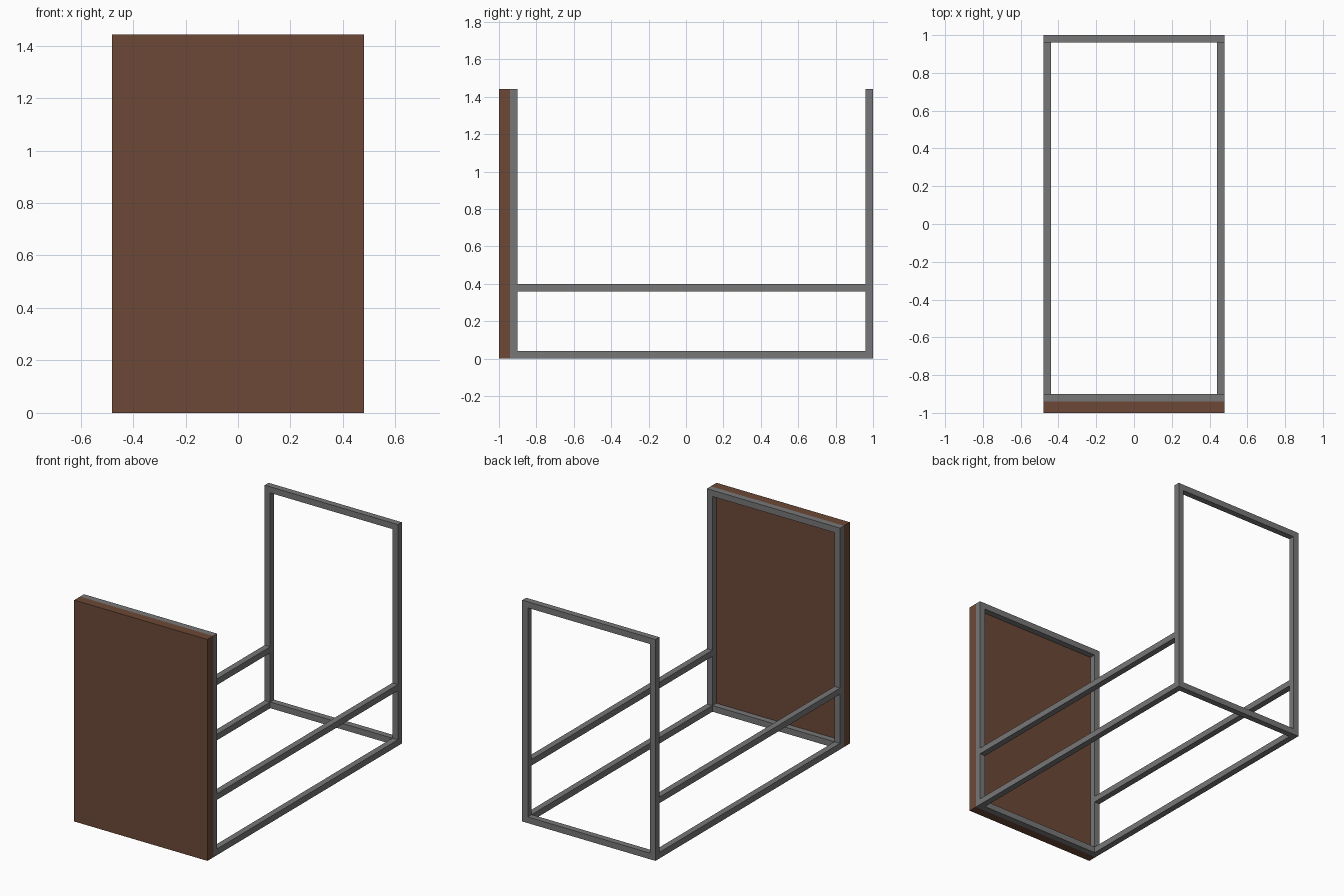
import bpy

if "Cube" in bpy.data.objects:
    bpy.data.objects.remove(bpy.data.objects["Cube"])

W, H, T = 0.48, 1.442, 0.04   # half width, height, tube thickness


def material(name, rgb):
    m = bpy.data.materials.new(name)
    m.diffuse_color = (*rgb, 1)
    m.use_nodes = True
    m.node_tree.nodes["Principled BSDF"].inputs["Base Color"].default_value = m.diffuse_color
    return m


brown = material("brown wood", (0.15, 0.066, 0.038))
grey = material("grey steel", (0.185, 0.185, 0.185))


def box(name, lo, hi, mat):
    bpy.ops.mesh.primitive_cube_add(size=1, location=[(a + b) / 2 for a, b in zip(lo, hi)])
    ob = bpy.context.object
    ob.name = name
    ob.scale = [b - a for a, b in zip(lo, hi)]
    bpy.ops.object.transform_apply(location=False, rotation=False, scale=True)
    ob.data.materials.append(mat)
    return ob


# Solid front board
box("front_panel", (-W, -1, 0), (W, -0.94, H), brown)

# Upright rectangular frames at the front and back
for label, y in (("front", -0.94), ("back", 1 - T)):
    for side, x in (("left", -W), ("right", W - T)):
        box(f"{label}_{side}_post", (x, y, 0), (x + T, y + T, H), grey)
    for level, z in (("bottom", 0), ("top", H - T)):
        box(f"{label}_{level}_bar", (T - W, y, z), (W - T, y + T, z + T), grey)

# Long rails joining the two frames
for side, x in (("left", -W), ("right", W - T)):
    for level, z in (("lower", 0), ("upper", 0.36)):
        box(f"{side}_{level}_rail", (x, -0.94 + T, z), (x + T, 1 - T, z + T), grey)
